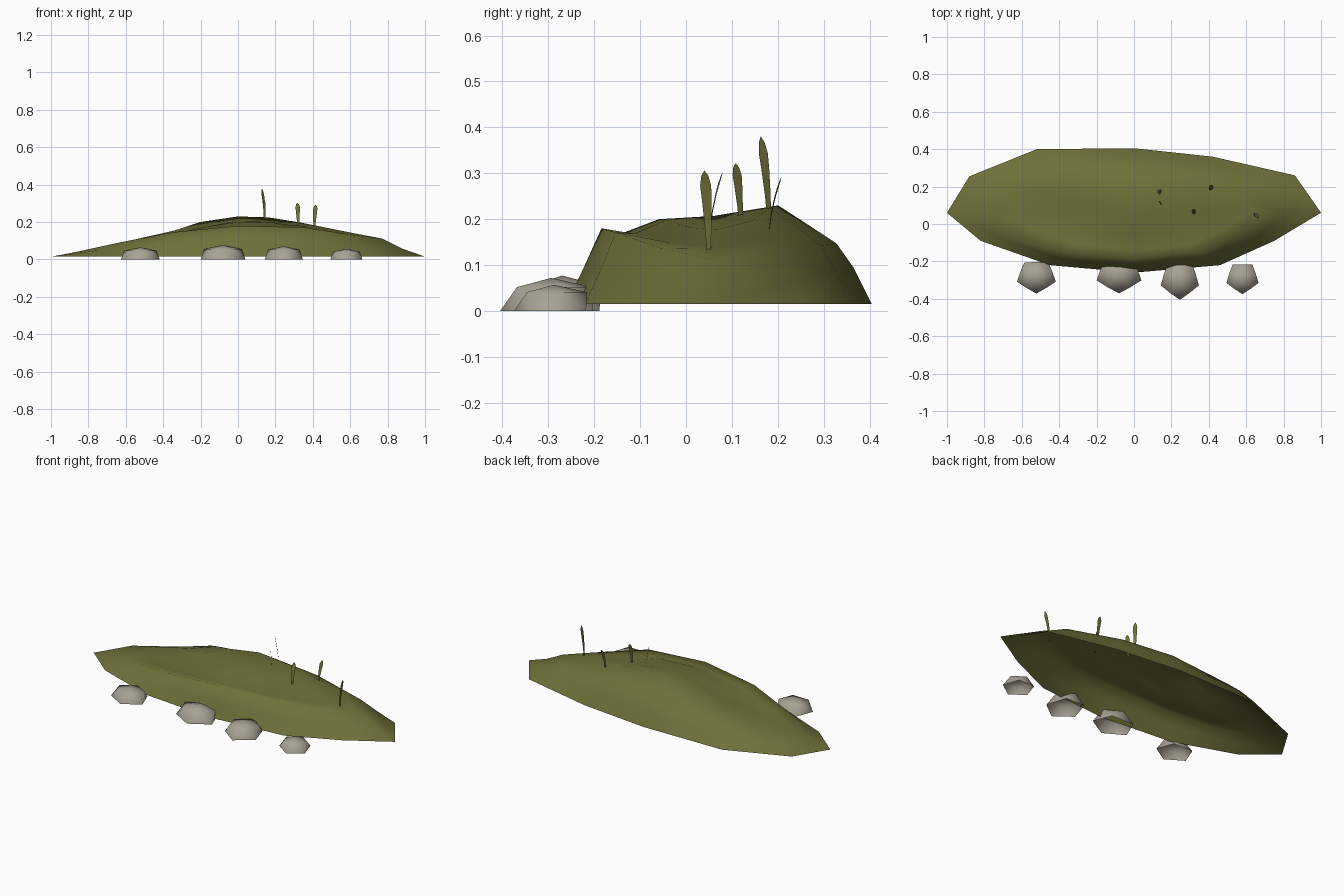
import bpy, bmesh
from math import cos, sin, pi, radians
from mathutils import Vector

cube = bpy.data.objects.get("Cube")
if cube:
    bpy.data.objects.remove(cube, do_unlink=True)


def material(name, color):
    m = bpy.data.materials.new(name)
    m.use_nodes = True
    m.diffuse_color = (*color, 1)
    m.node_tree.nodes["Principled BSDF"].inputs["Base Color"].default_value = (*color, 1)
    return m


moss = material("moss_olive", (0.156, 0.163, 0.042))
stone = material("warm_grey_stone", (0.39, 0.36, 0.3))


def make_object(name, bm, mat):
    mesh = bpy.data.meshes.new(name)
    bm.to_mesh(mesh)
    bm.free()
    mesh.materials.append(mat)
    mesh.shade_smooth()
    obj = bpy.data.objects.new(name, mesh)
    bpy.context.collection.objects.link(obj)


def dome(rings, apex, twisted=False):
    """Skin stacked rings into an open-bottomed shell; twisted uses triangles."""
    bm = bmesh.new()
    loops = [[bm.verts.new(p) for p in ring] for ring in rings]
    n = len(loops[0])
    for low, high in zip(loops, loops[1:]):
        for i in range(n):
            j = (i + 1) % n
            if twisted:
                bm.faces.new((low[i], low[j], high[i]))
                bm.faces.new((low[j], high[j], high[i]))
            else:
                bm.faces.new((low[i], low[j], high[j], high[i]))
    top = bm.verts.new(apex)
    for i in range(n):
        bm.faces.new((loops[-1][i], loops[-1][(i + 1) % n], top))
    return bm


# Grassy mound: one irregular outline, shrunk and raised ring by ring
outline = [(1, .06), (.86, .26), (.42, .36), (0, .405), (-.52, .4), (-.88, .255),
           (-1, .06), (-.82, -.09), (-.45, -.22), (0, -.26), (.46, -.22), (.75, -.09)]
center_y = .07
# Scale, then height at right end, back, left end, front
levels = [(1, .015, .015, .015, .015), (.88, .057, .095, .037, .1),
          (.77, .112, .147, .06, .18), (.63, .138, .178, .085, .17),
          (.39, .177, .23, .127, .2)]
rings = []
for scale, r, b, l, f in levels:
    ring = []
    for i, (x, y) in enumerate(outline):
        a = i * pi / 6
        z = (r + b + l + f) / 4 + (r - l) / 2 * cos(a) + (b - f) / 2 * sin(a) \
            + (r + l - b - f) / 4 * cos(2 * a)
        ring.append((x * scale, center_y + (y - center_y) * scale, z))
    rings.append(ring)
make_object("grassy_mound", dome(rings, (0, .06, .207)), moss)

# Row of open-bottomed five-sided stones along the front
stones = [(-.522, -.28, .109, .092, .065), (-.08, -.27, .126, .101, .077),
          (.245, -.294, .107, .111, .072), (.58, -.288, .09, .087, .057)]
for k, (cx, cy, rx, ry, h) in enumerate(stones):
    rings = []
    for scale, z, turn in ((1, 0, 0), (.83, .72 * h, pi / 5)):
        rings.append([(cx + rx * scale * cos(a), cy + ry * scale * sin(a), z)
                      for a in (turn - pi / 2 + i * 2 * pi / 5 for i in range(5))])
    make_object(f"stone_{k + 1}", dome(rings, (cx, cy, h), True), stone)

# Thin leaning grass blades: root, tip, facing angle of the width
blades = [((.64, .05, .125), (.668, .04, .306), 90),
          ((.146, .182, .18), (.128, .163, .38), 125),
          ((.142, .12, .18), (.14, .108, .322), 125),
          ((.322, .052, .17), (.318, .08, .303), 8),
          ((.408, .18, .165), (.415, .208, .292), -8)]
profile = [(0, .004), (.35, .0075), (.65, .0105), (.82, .012), (.94, .0075)]
for k, (root, tip, turn) in enumerate(blades):
    root, tip = Vector(root), Vector(tip)
    side = Vector((cos(radians(turn)), sin(radians(turn)), 0))
    bm = bmesh.new()
    rows = []
    for t, w in profile:
        p = root.lerp(tip, t)
        bend = (t * t - t) * .7          # bends outward toward the tip
        p.x += (tip.x - root.x) * bend
        p.y += (tip.y - root.y) * bend
        rows.append((bm.verts.new(p - side * w), bm.verts.new(p + side * w)))
    for (a, b), (c, d) in zip(rows, rows[1:]):
        bm.faces.new((a, b, d, c))
    bm.faces.new((*rows[-1], bm.verts.new(tip)))
    make_object(f"grass_blade_{k + 1}", bm, moss)
